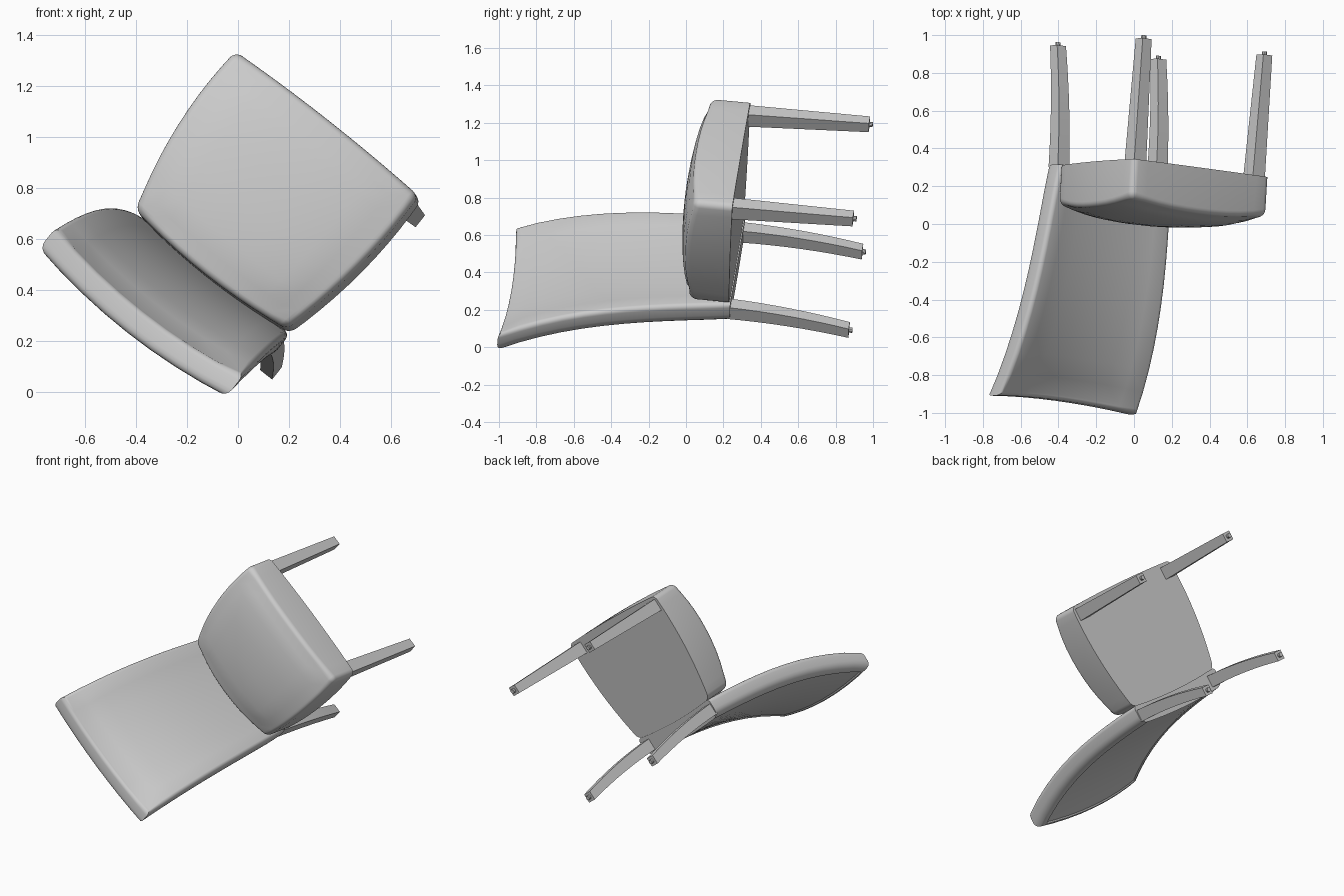
import bpy, bmesh
from mathutils import Vector, Matrix

if "Cube" in bpy.data.objects:
    bpy.data.objects.remove(bpy.data.objects["Cube"])

# Chair frame: X = chair's right, Y = chair's front, Z = chair's up (chair lies on its back corner)
UP = Vector((-0.06, -0.993, 0.094)).normalized()
SIDE = Vector((0.78, -0.105, -0.615))
SIDE = (SIDE - UP * SIDE.dot(UP)).normalized()
FRONT = UP.cross(SIDE)
POSE = Matrix((SIDE, FRONT, UP)).transposed().to_4x4()
POSE.translation = (0.1175, 0.9325, 0.62)


def finish(bm, name, angle=0.6):
    bmesh.ops.recalc_face_normals(bm, faces=bm.faces[:])
    me = bpy.data.meshes.new(name)
    bm.to_mesh(me)
    bm.free()
    ob = bpy.data.objects.new(name, me)
    bpy.context.collection.objects.link(ob)
    ob.matrix_world = POSE
    bpy.ops.object.select_all(action='DESELECT')
    ob.select_set(True)
    bpy.context.view_layer.objects.active = ob
    bpy.ops.object.shade_smooth_by_angle(angle=angle)
    return ob


def cushion(cuts, shape, roundings):
    """Cut a cube into a grid, bend it with shape(), round the rims chosen by (test, radius)."""
    bm = bmesh.new()
    bmesh.ops.create_cube(bm, size=2)
    for axis, n in cuts.items():
        no = Vector((0, 0, 0))
        no[axis] = 1
        for i in range(1, n):
            bmesh.ops.bisect_plane(bm, geom=bm.verts[:] + bm.edges[:] + bm.faces[:],
                                   plane_co=no * (2 * i / n - 1), plane_no=no)
    bm.normal_update()
    rims = [e for e in bm.edges if e.calc_face_angle(0) > 1
            and any(v.co.z > -0.99 for v in e.verts)]
    groups = [([e for e in rims if test((e.verts[0].co + e.verts[1].co) / 2)], r)
              for test, r in roundings]
    for v in bm.verts:
        v.co = shape(*v.co)
    rounded = set()
    for edges, radius in groups:
        res = bmesh.ops.bevel(bm, geom=[e for e in edges if e.is_valid], offset=radius,
                              segments=5, profile=0.5, affect='EDGES', clamp_overlap=True)
        rounded.update(res['faces'])
    bmesh.ops.recalc_face_normals(bm, faces=bm.faces[:])
    bm.normal_update()
    return bm, rounded


# Seat: tapered, bulging sides, crowned top, flat underside
def seat_shape(x, y, z):
    t = (y + 1) / 2
    half = 0.38 + 0.08 * t + 0.032 * (1 - y * y)
    f = -0.278 + 0.73 * t + (1 - x * x) * (0.012 if y > 0 else 0.03) * y
    u = 0.657 if z < 0 else 0.857 + 0.088 * (1 - (abs(x) ** 2.3 + abs(y) ** 2.3) / 2)
    return Vector((half * x, f, u))


bm, _ = cushion({0: 10, 1: 10}, seat_shape, [(lambda c: True, 0.032)])
finish(bm, "seat")


# Backrest: leans back, hollow across its width, widens upwards
def back_shape(x, y, z):
    t = (z + 1) / 2
    half = 0.38 + 0.09 * t ** 0.8
    u = 0.65 + 1.23 * t - 0.025 * (1 - x * x) * t
    f = -0.4 - 0.1 * t - 0.185 * t ** 3 - (0.02 + 0.025 * t) * (1 - x * x)
    return Vector((half * x, f + (0.122 if y > 0 else 0), u))


# crisp front rim, soft back rim
bm, rounded = cushion({0: 8, 2: 11}, back_shape,
                      [(lambda c: c.y > 0.9, 0.025), (lambda c: c.y < -0.9, 0.05)])
panel = [f for f in bm.faces if f not in rounded and f.normal.y < -0.6]
bmesh.ops.inset_region(bm, faces=panel, thickness=0.008, depth=-0.008, use_even_offset=True)
finish(bm, "backrest")


# Legs: square sections lofted along a path of (side, front, up, width)
def leg(name, path, sign):
    bm = bmesh.new()
    rings = []
    for s, f, u, w in path:
        h = w / 2
        rings.append([bm.verts.new((sign * s + a * h, f + b * h, u))
                      for a, b in ((-1, -1), (1, -1), (1, 1), (-1, 1))])
    for r0, r1 in zip(rings, rings[1:]):
        for i in range(4):
            j = (i + 1) % 4
            bm.faces.new((r0[i], r0[j], r1[j], r1[i]))
    bm.faces.new(rings[0])
    bm.faces.new(rings[-1])
    # foot glide
    s, f, u, w = path[-1]
    bmesh.ops.create_cone(bm, cap_ends=True, segments=10, radius1=0.014, radius2=0.014,
                          depth=0.04, matrix=Matrix.Translation((sign * s, f, 0.012)))
    finish(bm, name)


front_path = [(0.402, 0.392, 0.67, 0.082), (0.409, 0.408, 0.01, 0.06)]
back_path = []
for i in range(9):
    t = i / 8
    back_path.append((0.332 + 0.008 * t, -0.348 - 0.005 * t - 0.055 * t * t,
                      0.66 - 0.65 * t, 0.078 - 0.018 * t))
for sign, label in ((-1, "left"), (1, "right")):
    leg("front_leg_" + label, front_path, sign)
    leg("back_leg_" + label, back_path, sign)
